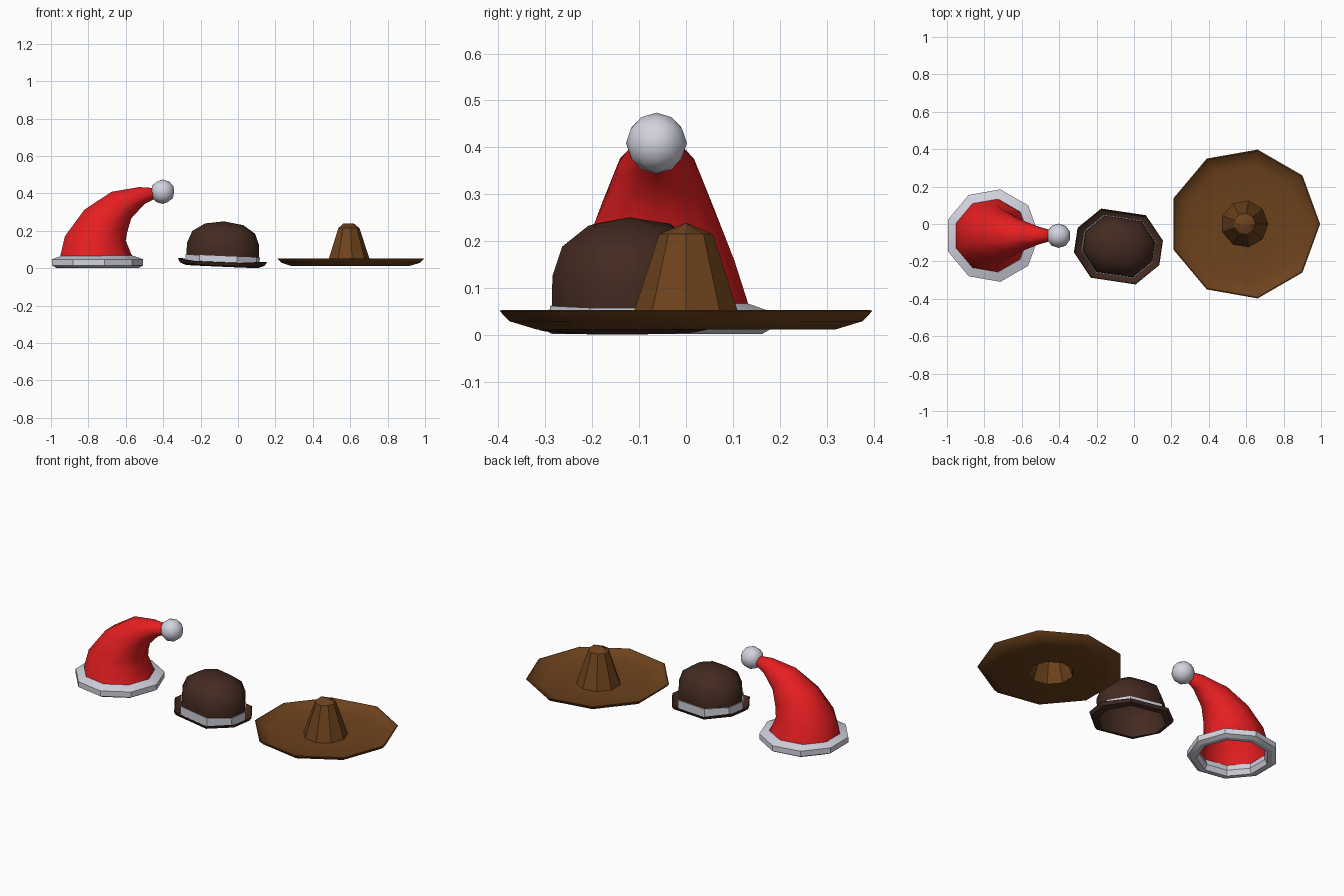
import bpy, bmesh
from math import cos, sin, radians, tau
from mathutils import Vector, Matrix, Euler

if "Cube" in bpy.data.objects:
    bpy.data.objects.remove(bpy.data.objects["Cube"], do_unlink=True)


def material(name, rgb):
    m = bpy.data.materials.new(name)
    m.use_nodes = True
    m.diffuse_color = (*rgb, 1)
    m.node_tree.nodes["Principled BSDF"].inputs["Base Color"].default_value = (*rgb, 1)
    return m


RED = material("red felt", (0.79, 0.013, 0.015))
WHITE = material("pale fleece", (0.65, 0.65, 0.74))
DARK = material("dark brown felt", (0.056, 0.023, 0.015))
STRAW = material("straw brown", (0.152, 0.054, 0.012))


def finish(bm, name, mat, smooth, matrix=Matrix()):
    """Store the mesh; edges bent more than smooth degrees stay sharp."""
    bmesh.ops.remove_doubles(bm, verts=bm.verts, dist=0.0005)
    bmesh.ops.recalc_face_normals(bm, faces=bm.faces)
    bm.transform(matrix)
    for f in bm.faces:
        f.smooth = True
    for e in bm.edges:
        e.smooth = e.calc_face_angle(0) < radians(smooth)
    me = bpy.data.meshes.new(name)
    bm.to_mesh(me)
    bm.free()
    me.materials.append(mat)
    bpy.context.collection.objects.link(bpy.data.objects.new(name, me))


def loft(name, rings, mat, smooth=30, closed=False, matrix=Matrix()):
    """Skin rings of points; closed joins the last ring to the first."""
    bm = bmesh.new()
    loops = [[bm.verts.new(p) for p in ring] for ring in rings]
    pairs = list(zip(loops, loops[1:]))
    if closed:
        pairs.append((loops[-1], loops[0]))
    for a, b in pairs:
        n = len(a)
        for i in range(n):
            j = (i + 1) % n
            bm.faces.new((a[i], a[j], b[j], b[i]))
    finish(bm, name, mat, smooth, matrix)


def ring(r, z, x=0, tilt=0, n=9, sy=1):
    """Regular ring with a corner toward +x, leaned toward +x by tilt degrees."""
    t = radians(tilt)
    pts = []
    for i in range(n):
        a = tau * i / n
        u = r * cos(a)
        pts.append(Vector((x + u * cos(t), r * sy * sin(a), z - u * sin(t))))
    return pts


# Wide straw hat: dished brim with an upturned rim, and a hollow tapered crown
straw_at = Matrix.Translation((0.591, 0, 0))
brim = [(0.125, 0.016), (0.32, 0.016), (0.376, 0.032), (0.398, 0.053),
        (0.404, 0.051), (0.382, 0.029), (0.322, 0.011), (0.125, 0.011)]
loft("straw_brim", [ring(r, z) for r, z in brim], STRAW, closed=True, matrix=straw_at)
loft("straw_crown", [ring(0.125, 0.012), ring(0.058, 0.215),
                     ring(0.03, 0.238, sy=0.1), ring(0, 0.238)],
     STRAW, matrix=straw_at)

# Floppy winter hat: fleece trim, bent cone and pompom
winter_at = Matrix.Translation((0, -0.062, 0))
trim = [(0.20, 0.002), (0.228, 0.002), (0.251, 0.015),
        (0.251, 0.048), (0.197, 0.067), (0.185, 0.03)]
loft("winter_trim", [ring(r, z, -0.758) for r, z in trim], WHITE,
     closed=True, matrix=winter_at)
bend = [(0.203, 0.05, -0.763, 0), (0.168, 0.16, -0.768, 4), (0.133, 0.255, -0.71, 28),
        (0.091, 0.34, -0.625, 53), (0.049, 0.39, -0.515, 72), (0.022, 0.407, -0.42, 80),
        (0, 0.407, -0.41, 80)]
loft("winter_cone", [ring(*b) for b in bend], RED, smooth=80, matrix=winter_at)
bm = bmesh.new()
bmesh.ops.create_icosphere(bm, subdivisions=2, radius=0.065)
finish(bm, "winter_pompom", WHITE, 60, Matrix.Translation((-0.403, -0.063, 0.409)))

# Bowler: oval octagon outline, slightly tilted and turned
quarter = [(0.231, 0.066), (0.121, 0.187)]
outline = (quarter + [(-x, y) for x, y in reversed(quarter)]
           + [(-x, -y) for x, y in quarter] + [(x, -y) for x, y in reversed(quarter)])


def oval(s, z, curl=0):
    return [Vector((x * s, y * s, z + curl * (x / 0.231) ** 2)) for x, y in outline]


bowler_at = Matrix.Translation((-0.085, -0.12, 0)) @ Euler(
    (0, radians(2.5), radians(-8.5))).to_matrix().to_4x4()
loft("bowler_brim", [oval(0.81, 0.014), oval(0.93, 0.018, 0.01), oval(0.985, 0.03, 0.014),
                     oval(1, 0.028, 0.014), oval(0.95, 0.012, 0.01), oval(0.81, 0.009)],
     DARK, closed=True, matrix=bowler_at)
dome = [(0.81, 0.011), (0.815, 0.075), (0.81, 0.13), (0.705, 0.192),
        (0.43, 0.235), (0, 0.251)]
loft("bowler_crown", [oval(s, z) for s, z in dome], DARK, smooth=80, matrix=bowler_at)
loft("bowler_band", [oval(0.815, 0.014), oval(0.836, 0.014), oval(0.836, 0.066),
                     oval(0.815, 0.066)],
     WHITE, closed=True, matrix=bowler_at)
